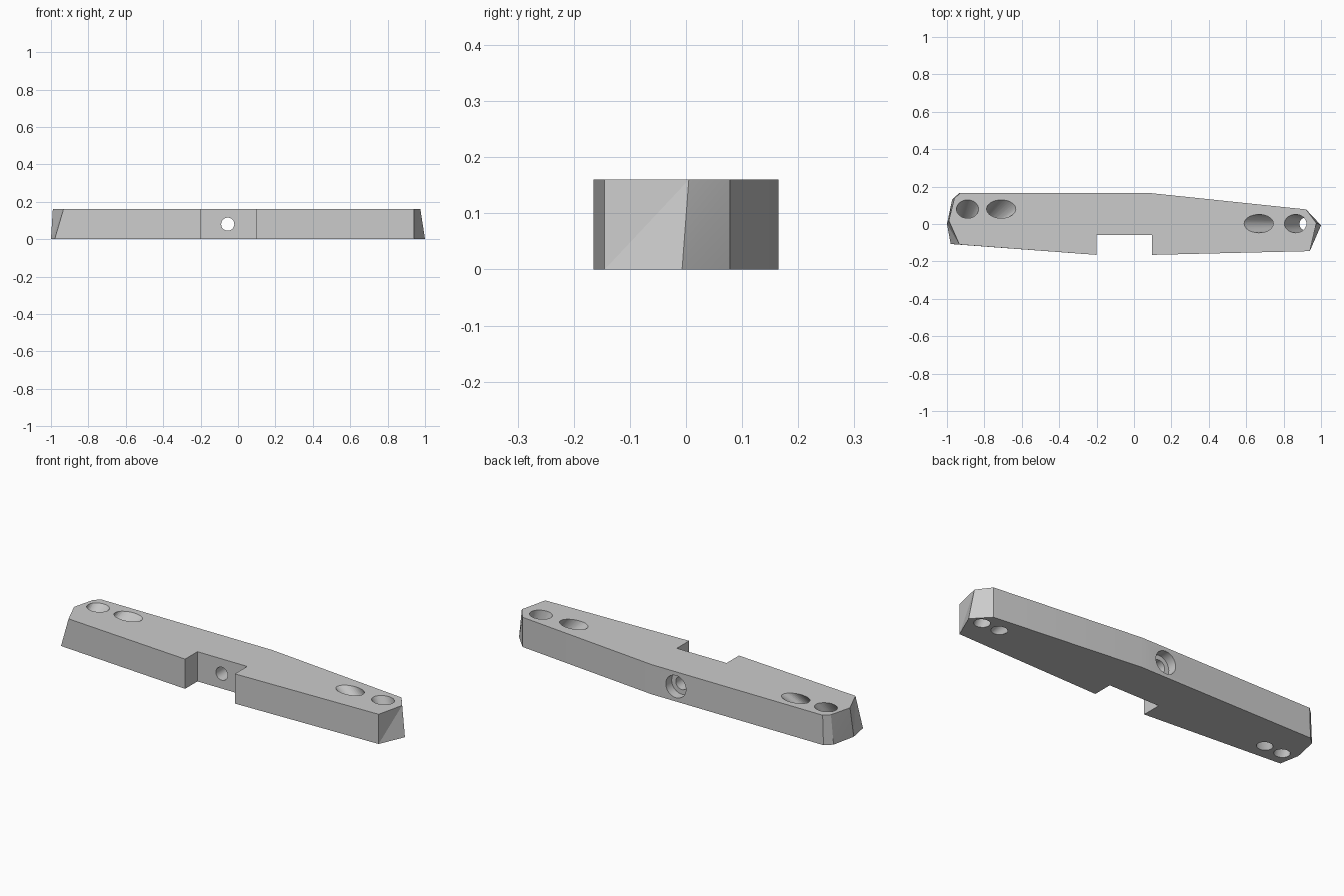
import bpy
import bmesh
from math import cos, sin, tau

if "Cube" in bpy.data.objects:
    bpy.data.objects.remove(bpy.data.objects["Cube"])

H = 0.16


def loft(name, rings, split=False):
    """Closed solid through a list of equal-length point rings."""
    bm = bmesh.new()
    loops = [[bm.verts.new(p) for p in ring] for ring in rings]
    n = len(loops[0])
    for lo, hi in zip(loops, loops[1:]):
        for i in range(n):
            j = (i + 1) % n
            if split:
                bm.faces.new((lo[i], lo[j], hi[j]))
                bm.faces.new((lo[i], hi[j], hi[i]))
            else:
                bm.faces.new((lo[i], lo[j], hi[j], hi[i]))
    bm.faces.new(loops[0][::-1])
    bm.faces.new(loops[-1])
    bmesh.ops.recalc_face_normals(bm, faces=bm.faces)
    mesh = bpy.data.meshes.new(name)
    bm.to_mesh(mesh)
    bm.free()
    obj = bpy.data.objects.new(name, mesh)
    bpy.context.collection.objects.link(obj)
    return obj


def slanted_ring(top, bottom, z):
    """Ellipse on the slanted bore at height z; each end is (x, y, rx, ry)."""
    t = z / H
    x, y, rx, ry = (b + (a - b) * t for a, b in zip(top, bottom))
    return [(x + rx * cos(tau * k / 32), y + ry * sin(tau * k / 32), z) for k in range(32)]


def back_ring(r, y):
    return [(-0.055 + r * cos(tau * k / 32), y, 0.08 + r * sin(tau * k / 32)) for k in range(32)]


def cut(target, cutter):
    cutter.hide_render = True
    mod = target.modifiers.new("bore", 'BOOLEAN')
    mod.operation = 'DIFFERENCE'
    mod.solver = 'EXACT'
    mod.object = cutter
    bpy.context.view_layer.objects.active = target
    bpy.ops.object.modifier_apply(modifier=mod.name)
    bpy.data.objects.remove(cutter, do_unlink=True)


# Notched bar: shared outline, with the two ends narrower at the top
notch = [(-0.2, -0.165), (-0.2, -0.06), (0.097, -0.06), (0.097, -0.165), (0.94, -0.145)]
back = [(0.92, 0.078), (0.09, 0.165)]
low = notch + [(1.0, -0.007)] + back + [(-0.935, 0.165), (-0.972, 0.132), (-1.0, 0.0), (-0.98, -0.107)]
high = notch + [(0.975, 0.005)] + back + [(-0.93, 0.165), (-0.96, 0.137), (-0.99, 0.018), (-0.933, -0.11)]
bar = loft("bar", [[(x, y, 0) for x, y in low], [(x, y, H) for x, y in high]], split=True)

# Slanted bores at both ends, narrowing downwards
for side, y_top, y_low in ((1, 0.002, 0.0), (-1, 0.08, -0.03)):
    for x_top, rx, x_low in ((0.863 if side > 0 else 0.89, 0.059, 0.925),
                             (0.667 if side > 0 else 0.71, 0.078, 0.82)):
        top = (side * x_top, y_top, rx, 0.049)
        bottom = (side * x_low, y_low, 0.04, 0.037)
        cut(bar, loft("end_bore", [slanted_ring(top, bottom, z) for z in (-0.01, H + 0.01)]))

# Straight middle hole with a wider recess at the back
cut(bar, loft("middle_bore", [back_ring(0.035, -0.2), back_ring(0.035, 0.115),
                              back_ring(0.06, 0.1151), back_ring(0.06, 0.2)]))

# Smooth bore walls, sharp bar edges
bpy.ops.object.select_all(action='DESELECT')
bar.select_set(True)
bpy.context.view_layer.objects.active = bar
bpy.ops.object.shade_smooth_by_angle(angle=0.21)
